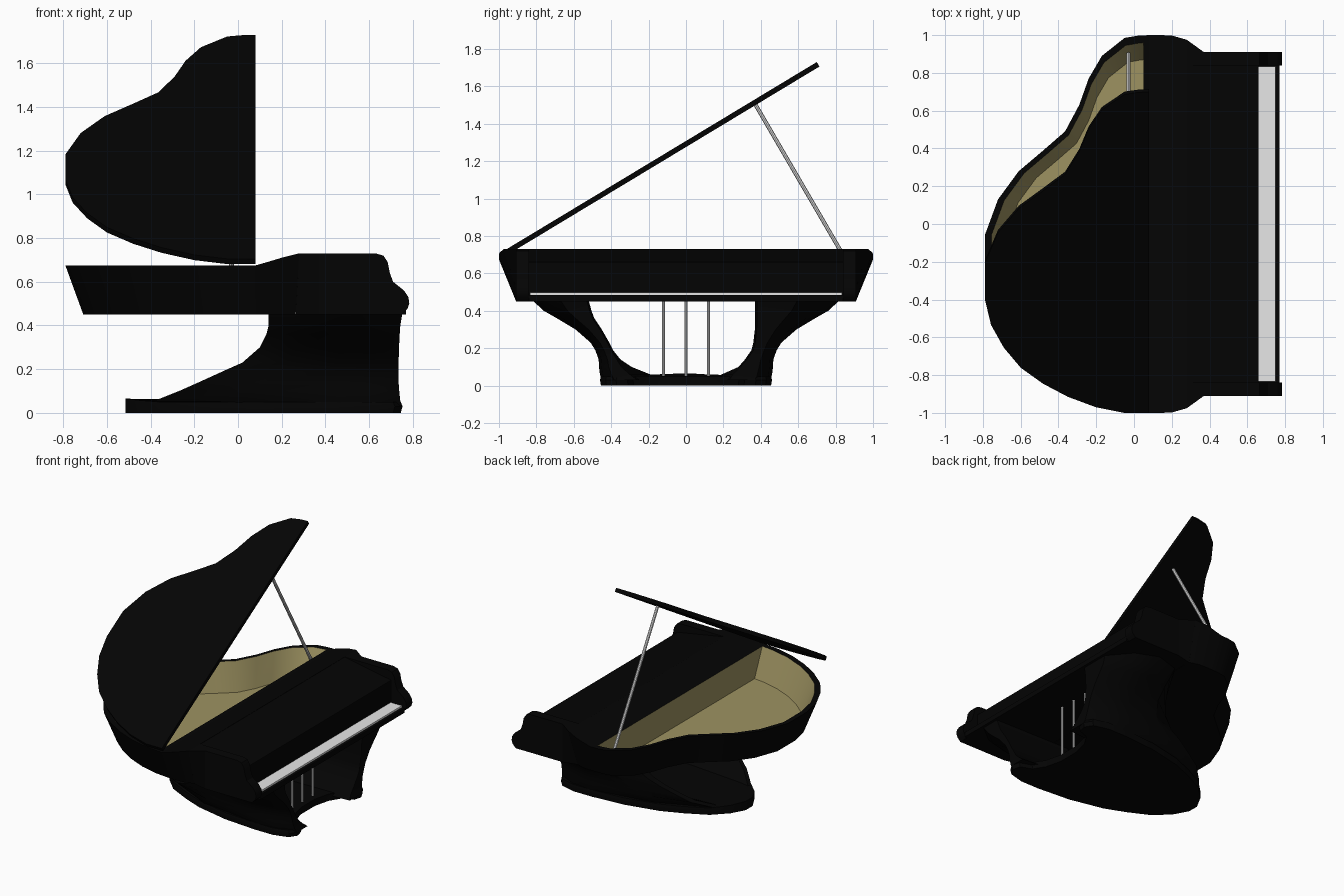
import bpy, bmesh, math
from mathutils import Vector, Matrix

if "Cube" in bpy.data.objects:
    bpy.data.objects.remove(bpy.data.objects["Cube"])


def material(name, rgb):
    m = bpy.data.materials.new(name)
    m.diffuse_color = (*rgb, 1)
    m.use_nodes = True
    m.node_tree.nodes["Principled BSDF"].inputs["Base Color"].default_value = m.diffuse_color
    return m


BLACK = material("piano black", (0.0012, 0.0012, 0.0012))
GOLD = material("soundboard gold", (0.34, 0.29, 0.12))
IVORY = material("key white", (0.8, 0.8, 0.8))
STEEL = material("rod silver", (0.85, 0.85, 0.85))


def finish(name, bm, *mats):
    bmesh.ops.recalc_face_normals(bm, faces=bm.faces)
    me = bpy.data.meshes.new(name)
    bm.to_mesh(me)
    bm.free()
    ob = bpy.data.objects.new(name, me)
    bpy.context.collection.objects.link(ob)
    for m in mats:
        me.materials.append(m)
    bpy.ops.object.select_all(action='DESELECT')
    ob.select_set(True)
    bpy.context.view_layer.objects.active = ob
    bpy.ops.object.shade_smooth_by_angle(angle=math.radians(30))
    return ob


def loft(bm, rings, caps=True):
    """Skin closed rings of points, returns the vertex rings."""
    vs = [[bm.verts.new(p) for p in r] for r in rings]
    for a, b in zip(vs, vs[1:]):
        n = len(a)
        for i in range(n):
            bm.faces.new((a[i], a[(i + 1) % n], b[(i + 1) % n], b[i]))
    if caps:
        bm.faces.new(vs[0][::-1])
        bm.faces.new(vs[-1])
    return vs


def extrude_y(name, profile, y0, y1, mat):
    bm = bmesh.new()
    loft(bm, [[(x, y, z) for x, z in profile] for y in (y0, y1)])
    return finish(name, bm, mat)


def box(name, x0, x1, y0, y1, z0, z1, mat):
    return extrude_y(name, [(x0, z0), (x1, z0), (x1, z1), (x0, z1)], y0, y1, mat)


def rod(name, a, b, r, mat):
    a, b = Vector(a), Vector(b)
    bm = bmesh.new()
    rot = (b - a).to_track_quat('Z', 'Y').to_matrix().to_4x4()
    bmesh.ops.create_cone(bm, cap_ends=True, segments=8, radius1=r, radius2=r,
                          depth=(b - a).length,
                          matrix=Matrix.Translation((a + b) / 2) @ rot)
    return finish(name, bm, mat)


# plan outline of the curved tail
TAIL = [(0.08, 1.0), (0.02, 0.997), (-0.05, 0.985), (-0.17, 0.89), (-0.24, 0.77),
        (-0.29, 0.63), (-0.365, 0.49), (-0.48, 0.39), (-0.61, 0.28), (-0.72, 0.13),
        (-0.79, -0.06), (-0.79, -0.28), (-0.757, -0.44), (-0.69, -0.58), (-0.60, -0.705),
        (-0.48, -0.805), (-0.35, -0.885), (-0.20, -0.95), (-0.05, -0.987), (0.08, -1.0)]
RIM_Z, BOTTOM_Z = 0.675, 0.45


def scaled(s, z, end_x=None):
    pts = [[0.1 + (x - 0.1) * s, y * s, z] for x, y in TAIL]
    if end_x is not None:
        pts[0][0] = pts[-1][0] = end_x
    return pts


# tapered rim with the open soundboard well
bm = bmesh.new()
outer = loft(bm, [scaled(0.908, BOTTOM_Z), scaled(1, RIM_Z), scaled(0.96, RIM_Z, 0.05)], caps=False)
bm.faces.new(outer[0][::-1])
top = outer[-1]
floor = [bm.verts.new(p) for p in scaled(0.87, 0.47, 0.05)]
n = len(top)
for i in range(n):
    j = (i + 1) % n
    bm.faces.new((top[i], top[j], floor[j], floor[i])).material_index = 1
bm.faces.new(floor).material_index = 1
finish("rim_and_soundboard", bm, BLACK, GOLD)

# shoulder block that rises from the rim to the keyboard end
bm = bmesh.new()
rings = []
for x, y, z in [(0.08, 1.0, 0.675), (0.14, 1.0, 0.692), (0.20, 0.998, 0.71), (0.28, 0.975, 0.73)]:
    xb = 0.1 + (x - 0.1) * 0.91
    rings.append([(xb, -y * 0.908, BOTTOM_Z), (xb, y * 0.908, BOTTOM_Z), (x, y, z), (x, -y, z)])
loft(bm, rings)
finish("shoulder_block", bm, BLACK)

# cheeks either side of the keys, blended into the shoulders
CHEEK = [(0.37, 0.45), (0.75, 0.45), (0.775, 0.475), (0.784, 0.50), (0.78, 0.53), (0.76, 0.56),
         (0.71, 0.60), (0.695, 0.64), (0.685, 0.69), (0.665, 0.72), (0.63, 0.73), (0.37, 0.73)]
for side, s in (("left", -1), ("right", 1)):
    extrude_y(side + "_cheek", CHEEK, s * 0.84, s * 0.91, BLACK)
    bm = bmesh.new()
    loft(bm, [[(xb, s * 0.84, BOTTOM_Z), (xb, s * yb, BOTTOM_Z), (x, s * y, 0.73), (x, s * 0.84, 0.73)]
              for xb, x, yb, y in ((0.264, 0.28, 0.885, 0.975), (0.37, 0.37, 0.91, 0.91))])
    finish(side + "_cheek_blend", bm, BLACK)

# sloping fallboard between the cheeks, key slip and keys
extrude_y("fallboard", [(0.265, 0.45), (0.66, 0.45), (0.66, 0.66), (0.28, 0.728), (0.265, 0.72)],
          -0.84, 0.84, BLACK)
box("key_slip", 0.66, 0.77, -0.84, 0.84, 0.45, 0.485, BLACK)
box("keys", 0.655, 0.75, -0.835, 0.835, 0.475, 0.498, IVORY)

# raised lid, hinged on the -y edge
bm = bmesh.new()
loft(bm, [[(x, max(y, -0.985) + 1, z) for x, y in TAIL] for z in (-0.002, 0.026)])
bm.transform(Matrix.Translation((0, -1, RIM_Z)) @ Matrix.Rotation(math.radians(31.1), 4, 'X'))
finish("lid", bm, BLACK)
rod("lid_prop", (-0.03, 0.90, 0.595), (-0.03, 0.37, 1.505), 0.011, STEEL)

# rounded foot, hollowed at the front under the pedals
half = [(0.57, 0.08), (0.60, 0.20), (0.65, 0.28), (0.73, 0.31), (0.745, 0.37), (0.71, 0.425),
        (0.60, 0.455), (0.45, 0.455), (0.20, 0.435), (-0.05, 0.38), (-0.20, 0.32),
        (-0.36, 0.24), (-0.46, 0.14), (-0.515, 0.04)]
plan = half + [(x, -y) for x, y in reversed(half)]
bm = bmesh.new()
loft(bm, [[(x, y, 0) for x, y in plan],
          [(x + (0.008 if x > 0.7 else 0), y * 1.01, 0.03) for x, y in plan],
          [(x, y, 0.05 + max(0, -x - 0.39) * 0.12) for x, y in plan]])
finish("pedestal_foot", bm, BLACK)

# swept legs: height, back x, back y, front x, outer y, inner y of either side
LEVELS = [(0.03, -0.40, 0.15, 0.75, 0.45, 0.25, 0.22),
          (0.06, -0.37, 0.19, 0.742, 0.46, 0.29, 0.24),
          (0.10, -0.27, 0.29, 0.738, 0.465, 0.335, 0.28),
          (0.14, -0.18, 0.35, 0.735, 0.467, 0.36, 0.315),
          (0.19, -0.07, 0.39, 0.735, 0.485, 0.39, 0.35),
          (0.23, 0.02, 0.41, 0.735, 0.51, 0.41, 0.36),
          (0.30, 0.10, 0.45, 0.737, 0.59, 0.45, 0.368),
          (0.36, 0.13, 0.49, 0.74, 0.69, 0.49, 0.37),
          (0.40, 0.14, 0.505, 0.743, 0.76, 0.505, 0.37),
          (0.455, 0.14, 0.52, 0.752, 0.82, 0.52, 0.37)]
for side, s in (("left", -1), ("right", 1)):
    bm = bmesh.new()
    rings = []
    for z, xb, yb, xf, yo, yl, yr in LEVELS:
        yi = yl if s < 0 else yr
        w = yo - yi
        low = max(0, (0.2 - z) / 0.2)       # tail narrows near the floor
        back = min(yb, yi)
        rings.append([(x, s * y, z) for x, y in (
            (xb, back), (xb, back + w * (0.35 - 0.2 * low)),
            (xb + (0.46 - xb) * 0.45, yi + w * (0.88 - 0.3 * low)), (0.46, yo),
            (0.62, yi + w * (0.85 + 0.1 * low)), (xf, yi + w * (0.5 + 0.2 * low)), (xf, yi + 0.01))])
    loft(bm, rings)
    finish(side + "_leg", bm, BLACK)

# pedal rods
for i in (-1, 0, 1):
    rod("pedal_rod", (0.525, i * 0.12, 0.03), (0.525, i * 0.12, 0.455), 0.009, STEEL)
